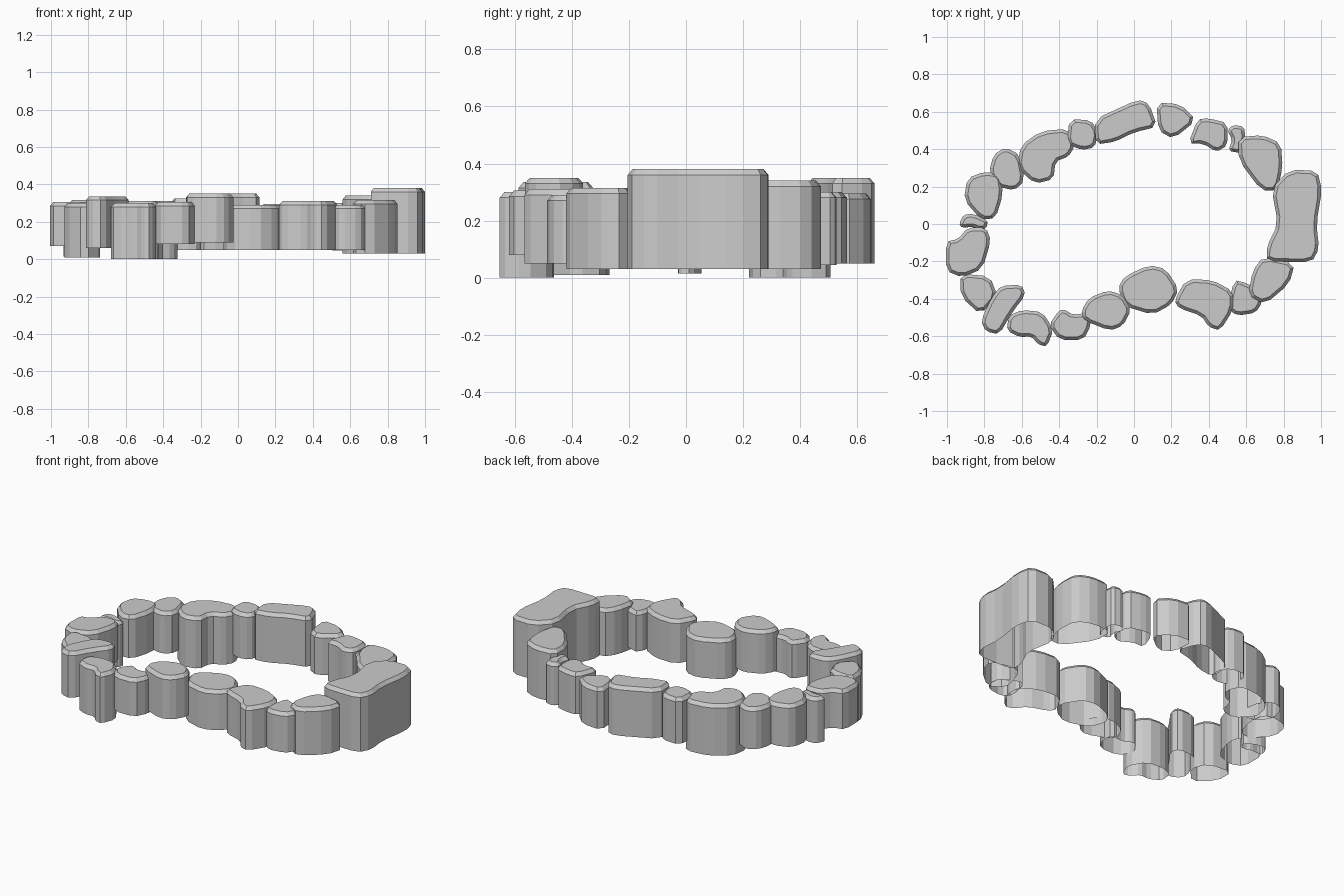
import bpy, bmesh
from mathutils import Vector


def cut_corners(corners, frac=0.22, cap=0.04):
    """Replace every corner of a rough outline by a short facet."""
    pts = [Vector((x, y, 0)) for x, y in corners]
    out = []
    for i, p in enumerate(pts):
        for q in (pts[i - 1], pts[(i + 1) % len(pts)]):
            d = q - p
            out.append(p + d.normalized() * min(cap, d.length * frac))
    return out


count = 0


def stone(z0, z1, *corners, rim=0.02):
    """Upright block with faceted outline, chamfered top and open bottom."""
    global count
    count += 1
    bm = bmesh.new()
    outline = cut_corners(corners)
    low = [bm.verts.new((p.x, p.y, z0)) for p in outline]
    high = [bm.verts.new((p.x, p.y, z1 - rim)) for p in outline]
    n = len(outline)
    for i in range(n):
        j = (i + 1) % n
        bm.faces.new((low[j], low[i], high[i], high[j]))
    top = bm.faces.new(high[::-1])
    # corners run clockwise seen from above
    bm.normal_update()
    if top.normal.z < 0:
        bmesh.ops.reverse_faces(bm, faces=bm.faces[:])
    bmesh.ops.inset_individual(bm, faces=[top], thickness=rim * 0.85)
    for v in top.verts:
        v.co.z = z1
    name = f"ring_stone_{count:02d}"
    mesh = bpy.data.meshes.new(name)
    bm.to_mesh(mesh)
    bm.free()
    bpy.context.collection.objects.link(bpy.data.objects.new(name, mesh))


# right side: the largest stone
stone(0.03, 0.38, (.735, .19), (.83, .29), (.98, .285), (1.005, .18), (.975, .0),
      (.99, -.13), (.95, -.205), (.71, -.2), (.71, -.12), (.77, .0))

# back row, right to left
stone(0.03, 0.34, (.56, .465), (.69, .475), (.785, .43), (.795, .3), (.765, .18),
      (.68, .18), (.56, .34))
stone(0.045, 0.30, (.50, .50), (.53, .53), (.59, .52), (.595, .45), (.57, .38),
      (.505, .39), (.525, .45))
stone(0.05, 0.30, (.29, .43), (.34, .56), (.40, .565), (.50, .54), (.50, .42),
      (.44, .385), (.37, .43))
stone(0.05, 0.295, (.12, .65), (.25, .64), (.335, .555), (.21, .455), (.13, .50))
stone(0.05, 0.35, (-.21, .56), (.02, .665), (.08, .645), (.125, .52), (.0, .49),
      (-.10, .44), (-.205, .425))
stone(0.05, 0.325, (-.36, .43), (-.345, .56), (-.23, .555), (-.19, .49), (-.21, .41),
      (-.28, .395))
stone(0.0, 0.31, (-.625, .30), (-.605, .42), (-.50, .495), (-.35, .51), (-.315, .42),
      (-.35, .36), (-.42, .335), (-.43, .24), (-.53, .215))

# left side, back to front
stone(0.06, 0.31, (-.775, .28), (-.75, .37), (-.69, .41), (-.61, .37), (-.585, .23),
      (-.64, .18), (-.73, .20))
stone(0.06, 0.315, (-.91, .13), (-.89, .245), (-.80, .28), (-.715, .265), (-.70, .16),
      (-.74, .03), (-.82, .025))
stone(0.015, 0.29, (-.935, .0), (-.91, .05), (-.86, .055), (-.78, .02), (-.79, -.025),
      (-.83, -.03), (-.86, -.015), (-.92, -.02))
stone(0.07, 0.305, (-1.005, -.095), (-.94, -.08), (-.89, -.02), (-.79, -.02),
      (-.765, -.09), (-.81, -.24), (-.92, -.285), (-1.005, -.25))

# front row, left to right
stone(0.01, 0.30, (-.93, -.265), (-.77, -.28), (-.73, -.385), (-.82, -.485), (-.925, -.39))
stone(0.06, 0.335, (-.58, -.38), (-.60, -.325), (-.71, -.33), (-.76, -.39), (-.82, -.52),
      (-.79, -.575), (-.72, -.59), (-.65, -.47))
stone(0.0, 0.30, (-.68, -.57), (-.67, -.49), (-.60, -.46), (-.49, -.47), (-.43, -.565),
      (-.465, -.655), (-.51, -.645), (-.55, -.60), (-.61, -.605))
stone(0.08, 0.305, (-.455, -.54), (-.40, -.46), (-.365, -.46), (-.33, -.485), (-.24, -.475),
      (-.23, -.54), (-.27, -.62), (-.40, -.62))
stone(0.09, 0.35, (-.28, -.46), (-.24, -.395), (-.14, -.355), (-.06, -.38), (-.015, -.46),
      (-.06, -.545), (-.13, -.57), (-.27, -.515))
stone(0.05, 0.29, (-.085, -.34), (-.05, -.28), (.08, -.22), (.17, -.24), (.24, -.35),
      (.20, -.43), (.10, -.485), (-.05, -.44))
stone(0.05, 0.31, (.215, -.41), (.28, -.295), (.42, -.30), (.53, -.36), (.53, -.46),
      (.46, -.57), (.40, -.55), (.36, -.49), (.24, -.45))
stone(0.05, 0.29, (.50, -.45), (.535, -.30), (.60, -.315), (.675, -.36), (.685, -.42),
      (.65, -.475), (.55, -.49))
stone(0.03, 0.315, (.61, -.38), (.635, -.25), (.69, -.175), (.86, -.21), (.83, -.32),
      (.70, -.43))
